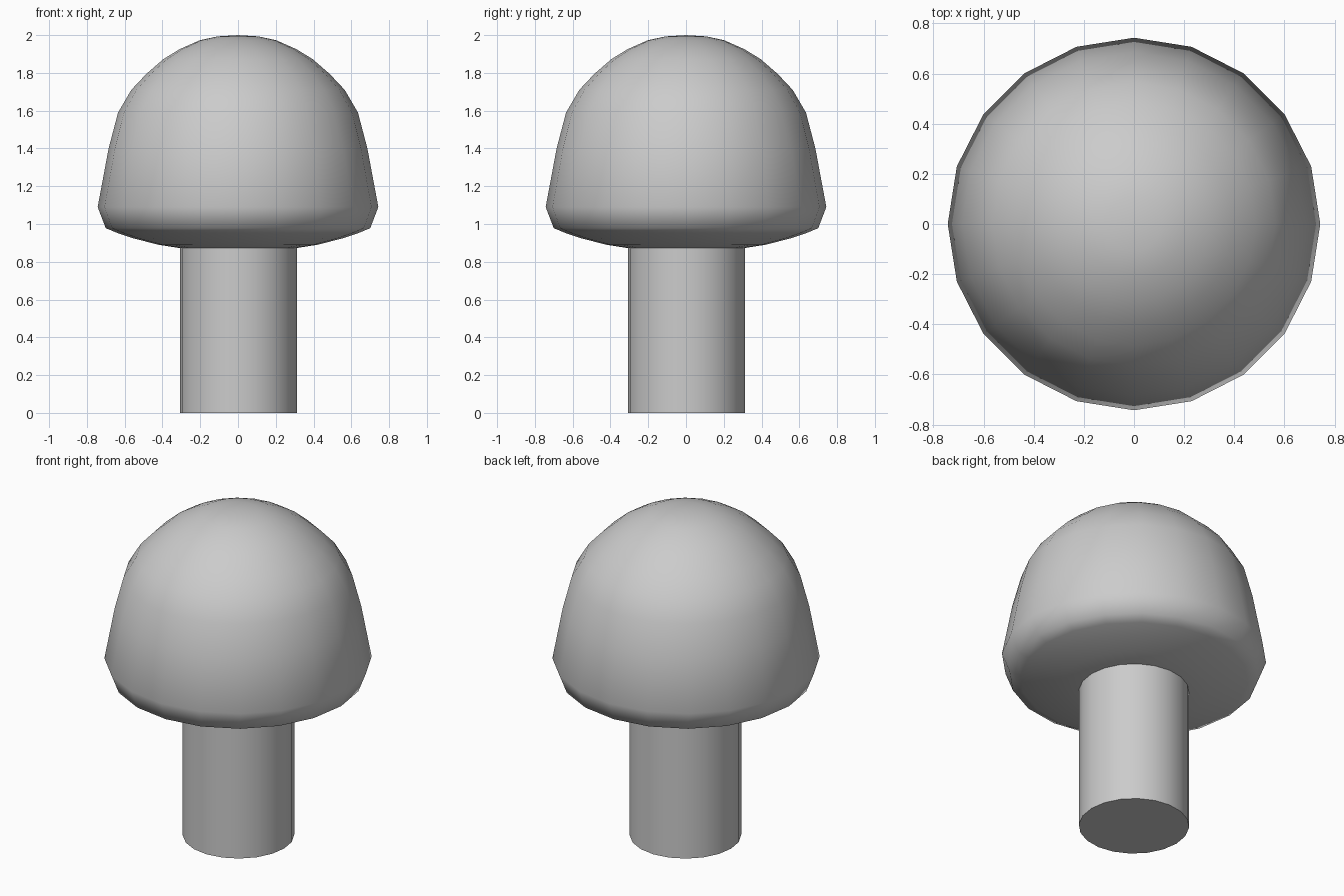
import bpy, bmesh, math

if "Cube" in bpy.data.objects:
    bpy.data.objects.remove(bpy.data.objects["Cube"])


def lathe(name, profile, sides, center=(0, 0)):
    """Revolve (radius, z) points around z; zero radius makes a pole."""
    bm = bmesh.new()
    rings = []
    for r, z in profile:
        count = sides if r > 0 else 1
        rings.append([bm.verts.new((center[0] + r * math.cos(math.tau * i / sides),
                                    center[1] + r * math.sin(math.tau * i / sides), z))
                      for i in range(count)])
    for low, high in zip(rings, rings[1:]):
        for i in range(sides):
            j = (i + 1) % sides
            if len(low) == 1:
                bm.faces.new((low[0], high[j], high[i]))
            elif len(high) == 1:
                bm.faces.new((low[i], low[j], high[0]))
            else:
                bm.faces.new((low[i], low[j], high[j], high[i]))
    for ring in (rings[0], rings[-1]):
        if len(ring) > 1:
            bm.faces.new(ring)
    bmesh.ops.recalc_face_normals(bm, faces=bm.faces)
    mesh = bpy.data.meshes.new(name)
    bm.to_mesh(mesh)
    bm.free()
    obj = bpy.data.objects.new(name, mesh)
    bpy.context.collection.objects.link(obj)
    return obj


def smooth(obj, degrees):
    bpy.ops.object.select_all(action='DESELECT')
    obj.select_set(True)
    bpy.context.view_layer.objects.active = obj
    bpy.ops.object.shade_smooth_by_angle(angle=math.radians(degrees))


# Domed cap with a shallow rounded underside
cap = lathe("mushroom_cap", [
    (0, 0.865), (0.28, 0.868), (0.42, 0.89), (0.55, 0.923), (0.64, 0.953),
    (0.70, 0.978), (0.743, 1.09), (0.685, 1.40), (0.635, 1.59), (0.565, 1.71),
    (0.485, 1.795), (0.395, 1.873), (0.31, 1.925), (0.205, 1.972),
    (0.11, 1.993), (0, 2.0)], 20)
smooth(cap, 80)

# Cylindrical stem
stem = lathe("mushroom_stem", [(0.31, 0), (0.31, 1.0)], 20, (0.002, 0.002))
smooth(stem, 40)
